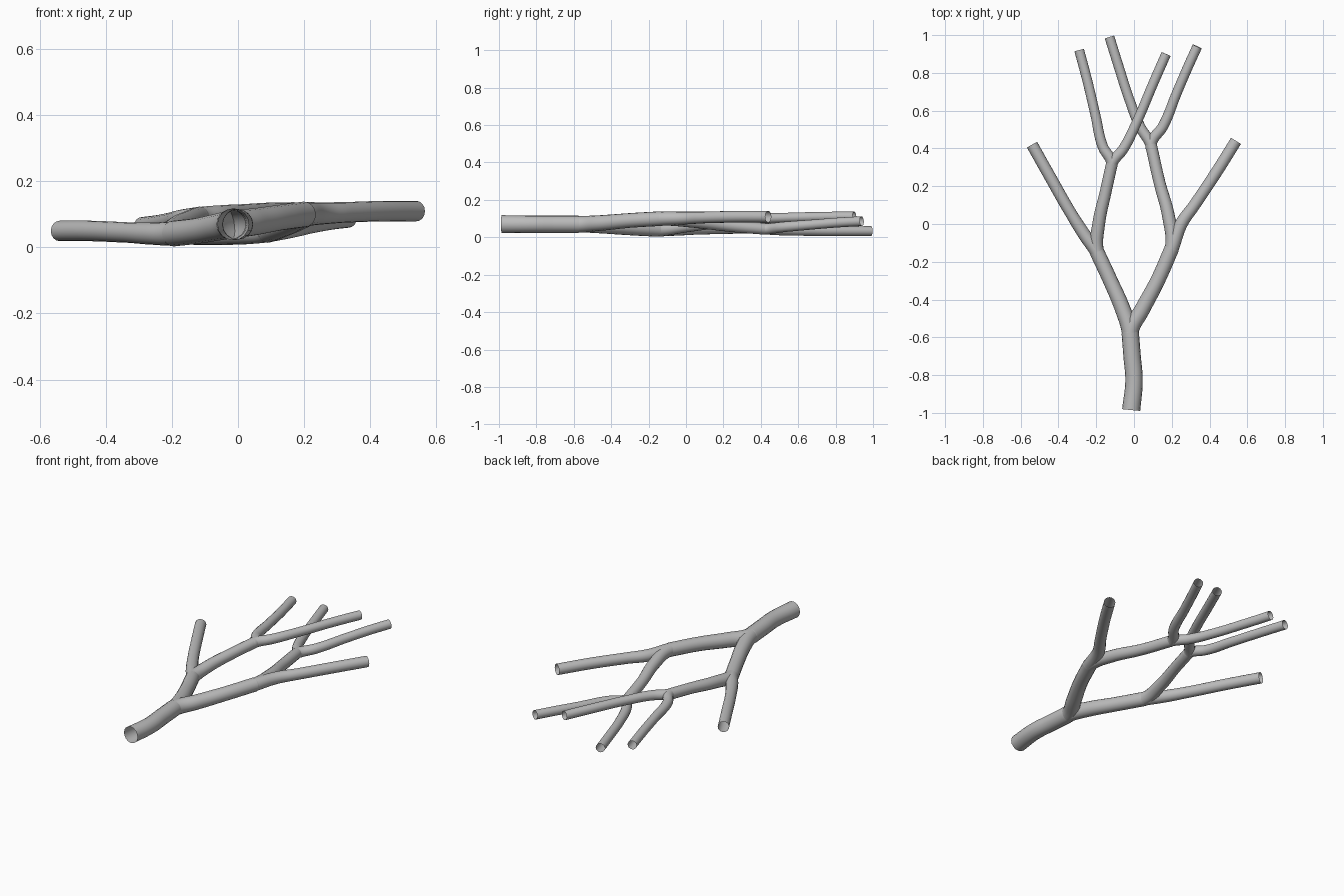
import bpy
from mathutils import Vector

cube = bpy.data.objects.get("Cube")
if cube:
    bpy.data.objects.remove(cube, do_unlink=True)

# Single matte grey for the whole tree
grey = bpy.data.materials.new("plain grey")
grey.use_nodes = True
GREY = (0.5, 0.5, 0.5, 1)
grey.diffuse_color = GREY
grey.node_tree.nodes["Principled BSDF"].inputs["Base Color"].default_value = GREY


def tube(name, points, r_start, r_end, parent=None):
    """Open smooth tube through the points; a child starts inside its parent's tip."""
    pts = [Vector(p) for p in points]
    if parent:
        tip, before = parent
        back = tip + (before - tip).normalized() * 0.035
        pts = [back, tip] + pts
    radii = [r_end] * len(pts)
    if parent:
        radii[0], radii[1] = r_start * 0.97, r_start * 0.95
        radii[2] = (r_start + 2 * r_end) / 3
    else:
        radii[0] = r_start
    curve = bpy.data.curves.new(name + "_path", "CURVE")
    curve.dimensions = "3D"
    curve.fill_mode = "FULL"
    curve.bevel_depth = 1
    curve.bevel_resolution = 6
    curve.resolution_u = 8
    curve.use_fill_caps = False
    spline = curve.splines.new("BEZIER")
    spline.bezier_points.add(len(pts) - 1)
    for bp, p, r in zip(spline.bezier_points, pts, radii):
        bp.co = p
        bp.radius = r
        bp.handle_left_type = bp.handle_right_type = "AUTO"

    # Turn the swept path into a plain mesh
    path = bpy.data.objects.new(name + "_path", curve)
    bpy.context.collection.objects.link(path)
    deps = bpy.context.evaluated_depsgraph_get()
    mesh = bpy.data.meshes.new_from_object(path.evaluated_get(deps))
    bpy.data.objects.remove(path, do_unlink=True)
    mesh.materials.clear()
    mesh.materials.append(grey)
    for poly in mesh.polygons:
        poly.use_smooth = True
        poly.material_index = 0
    mesh.name = name
    bpy.context.collection.objects.link(bpy.data.objects.new(name, mesh))
    return pts[-1], pts[-2]


# Trunk
trunk = tube("trunk", [(-.015, -.985, .07), (0, -.83, .07), (-.01, -.7, .07),
                       (-.02, -.575, .07)], .048, .046)

# Main limbs
right_limb = tube("right_limb", [(-.06, -.45, .062), (-.125, -.3, .05),
                                 (-.195, -.15, .042)], .046, .039, trunk)
left_limb = tube("left_limb", [(.045, -.45, .077), (.125, -.3, .09),
                               (.2, -.13, .1)], .046, .039, trunk)

# Outer branches
tube("right_outer_branch", [(-.26, -.06, .042), (-.33, .05, .045),
                            (-.45, .26, .05), (-.54, .42, .05)], .039, .031, right_limb)
tube("left_outer_branch", [(.25, 0, .103), (.32, .1, .106),
                           (.44, .28, .11), (.54, .44, .11)], .039, .031, left_limb)

# Inner branches
right_inner = tube("right_inner_branch", [(-.187, 0, .06), (-.15, .17, .08),
                                          (-.117, .32, .093)], .039, .031, right_limb)
left_inner = tube("left_inner_branch", [(.183, .04, .085), (.135, .22, .062),
                                        (.09, .42, .045)], .039, .031, left_limb)

# Twigs
tube("right_inner_twig_a", [(-.165, .41, .088), (-.205, .58, .08),
                            (-.245, .75, .072), (-.29, .92, .066)],
     .031, .026, right_inner)
tube("right_inner_twig_b", [(-.055, .4, .1), (.015, .54, .105),
                            (.1, .74, .11), (.17, .9, .111)],
     .031, .026, right_inner)
tube("left_inner_twig_a", [(.035, .51, .038), (-.025, .66, .034),
                           (-.08, .83, .033), (-.13, .99, .033)],
     .031, .026, left_inner)
tube("left_inner_twig_b", [(.155, .52, .055), (.225, .69, .069),
                           (.285, .83, .08), (.335, .94, .086)],
     .031, .026, left_inner)
